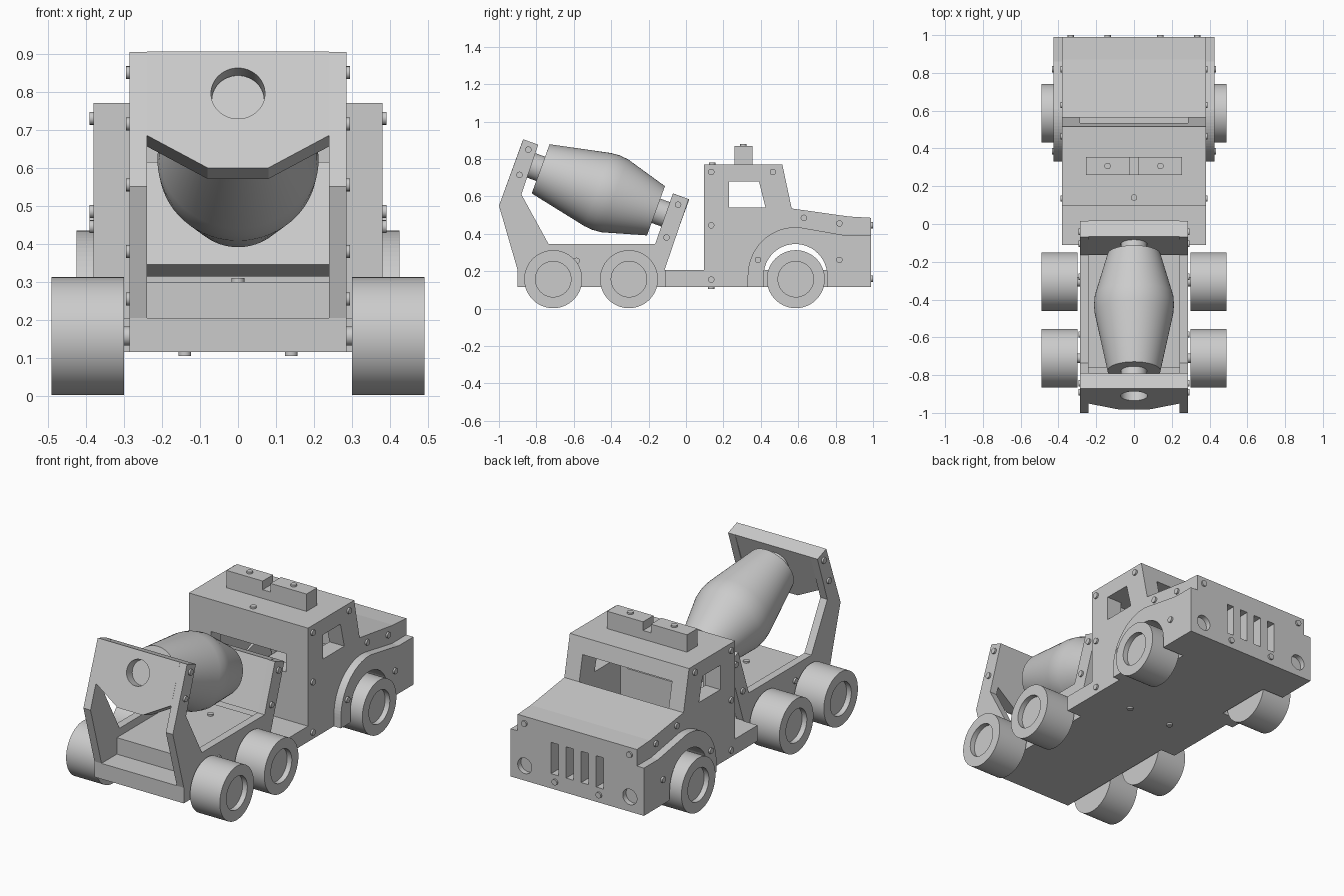
import bpy, bmesh, math
from mathutils import Vector

if "Cube" in bpy.data.objects:
    bpy.data.objects.remove(bpy.data.objects["Cube"])

grey = bpy.data.materials.new("plain grey")
grey.use_nodes = True
grey.diffuse_color = (0.6, 0.6, 0.6, 1)
grey.node_tree.nodes["Principled BSDF"].inputs["Base Color"].default_value = (0.6, 0.6, 0.6, 1)

X, Y, Z = Vector((1, 0, 0)), Vector((0, 1, 0)), Vector((0, 0, 1))
TILT = math.radians(20)
UP = Vector((0, math.sin(TILT), math.cos(TILT)))      # along the tilted supports
AXIS = Vector((0, math.cos(TILT), -math.sin(TILT)))   # drum axis
SIDES = (("left", 1), ("right", -1))


def finish(name, bm):
    bmesh.ops.recalc_face_normals(bm, faces=bm.faces)
    mesh = bpy.data.meshes.new(name)
    bm.to_mesh(mesh)
    bm.free()
    mesh.materials.append(grey)
    ob = bpy.data.objects.new(name, mesh)
    bpy.context.collection.objects.link(ob)
    return ob


def activate(ob):
    bpy.ops.object.select_all(action='DESELECT')
    ob.select_set(True)
    bpy.context.view_layer.objects.active = ob


def prism(name, pts, lo, hi, axes=(Y, Z, X), origin=(0, 0, 0)):
    """Outline in the first two axes, extruded along the third."""
    bm = bmesh.new()
    a, b, c = axes
    verts = [bm.verts.new(Vector(origin) + a * p + b * q + c * lo) for p, q in pts]
    face = bm.faces.new(verts)
    new = bmesh.ops.extrude_face_region(bm, geom=[face])["geom"]
    bmesh.ops.translate(bm, vec=c * (hi - lo),
                        verts=[v for v in new if isinstance(v, bmesh.types.BMVert)])
    return finish(name, bm)


def box(name, x, y, z):
    return prism(name, [(y[0], z[0]), (y[1], z[0]), (y[1], z[1]), (y[0], z[1])], *x)


def lathe(name, profile, origin, axis, seg=48):
    """Profile of (distance along axis, radius) turned about the axis."""
    bm = bmesh.new()
    axis = Vector(axis)
    side = axis.orthogonal().normalized()
    verts = [bm.verts.new(Vector(origin) + axis * t + side * r) for t, r in profile]
    edges = [bm.edges.new(pair) for pair in zip(verts, verts[1:])]
    bmesh.ops.spin(bm, geom=verts + edges, cent=origin, axis=axis,
                   angle=2 * math.pi, steps=seg)
    bmesh.ops.remove_doubles(bm, verts=bm.verts, dist=0.0001)
    ob = finish(name, bm)
    activate(ob)
    bpy.ops.object.shade_smooth_by_angle(angle=math.radians(30))
    return ob


def rod(name, origin, axis, radius, lo, hi, seg=32):
    return lathe(name, [(lo, 0), (lo, radius), (hi, radius), (hi, 0)], origin, axis, seg)


def cut(ob, *cutters):
    for cutter in cutters:
        mod = ob.modifiers.new("cut", 'BOOLEAN')
        mod.operation, mod.solver, mod.object = 'DIFFERENCE', 'EXACT', cutter
        activate(ob)
        bpy.ops.object.modifier_apply(modifier=mod.name)
        bpy.data.objects.remove(cutter)


def arc(cy, cz, ry, rz, start, end, n=24):
    angles = [math.radians(start + (end - start) * i / n) for i in range(n + 1)]
    return [(cy + ry * math.cos(a), cz + rz * math.sin(a)) for a in angles]


# Chassis: narrow at the wheels, wide under the cab
half = [(0.285, -0.9), (0.285, -0.11), (0.38, -0.11), (0.38, 0.415),
        (0.285, 0.415), (0.285, 0.9)]
prism("chassis", half + [(-x, y) for x, y in reversed(half)], 0.115, 0.205, (X, Y, Z))
box("bed_floor", (-0.24, 0.24), (-0.76, -0.13), (0.205, 0.3))

# Cab and bonnet side walls, with wheel arch and window, and raised fenders
arch = arc(0.585, 0.175, 0.17, 0.17, 180, 0)
arch = [(0.415, 0.115)] + arch + [(0.755, 0.115)]
wall = [(0.095, 0.115)] + arch + [(0.99, 0.115), (0.99, 0.485), (0.87, 0.492),
                                 (0.565, 0.535), (0.515, 0.77), (0.095, 0.77)]
fender = [(0.33, 0.115)] + arch + [(0.99, 0.115), (0.99, 0.39), (0.86, 0.39)]
fender += arc(0.585, 0.175, 0.255, 0.26, 85, 180)
window = [(0.23, 0.54), (0.425, 0.54), (0.39, 0.68), (0.23, 0.68)]
for side, s in SIDES:
    panel = prism(side + "_cab_wall", wall, s * 0.285, s * 0.38)
    cut(panel, prism("window_cutter", window, s * 0.2, s * 0.5))
    guard = prism(side + "_fender", fender, s * 0.38, s * 0.425)
    for part in (panel, guard):
        cut(part, rod("lamp_cutter", (s * 0.335, 0.99, 0.2), Y, 0.045, -0.03, 0.05))

# Cab back, roof, bonnet and grille
back = box("cab_back", (-0.285, 0.285), (0.095, 0.19), (0.205, 0.68))
cut(back, box("rear_window_cutter", (-0.24, 0.24), (0, 0.3), (0.48, 0.585)))
prism("cab_roof", [(0.095, 0.68), (0.534, 0.68), (0.515, 0.77), (0.095, 0.77)], -0.285, 0.285)
prism("bonnet", [(0.565, 0.535), (0.87, 0.492), (0.99, 0.485), (0.99, 0.4),
                 (0.87, 0.4), (0.565, 0.44)], -0.285, 0.285)
grille = box("grille", (-0.285, 0.285), (0.9, 0.99), (0.115, 0.4))
cut(grille, *[box("slot_cutter", (x - 0.023, x + 0.023), (0.8, 1.1), (0.2, 0.38))
              for x in (-0.144, -0.048, 0.048, 0.144)])

# Roof light bar with a central notch
bar = [(-0.255, 0.77), (0.255, 0.77), (0.255, 0.87), (0.025, 0.87),
       (0.025, 0.82), (-0.025, 0.82), (-0.025, 0.87), (-0.255, 0.87)]
prism("light_bar", bar, 0.26, 0.355, (X, Z, Y))

# Drum cradle: bent side boards and two tilted end plates
board = [(-0.9, 0.205), (-1.0, 0.55), (-0.87, 0.905), (-0.79, 0.876), (-0.88, 0.61),
         (-0.735, 0.345), (-0.165, 0.345), (-0.07, 0.615), (0.015, 0.585), (-0.115, 0.205)]
for side, s in SIDES:
    prism(side + "_cradle_board", board, s * 0.24, s * 0.285)
drum_start = Vector((0, -0.777, 0.747))
rear = prism("rear_plate", [(-0.24, 0.144), (-0.08, 0.053), (0.08, 0.053), (0.24, 0.144),
                            (0.24, 0.378), (-0.24, 0.378)],
             0, 0.085, (X, UP, AXIS), (0, -1.0, 0.55))
front = prism("forward_plate", [(-0.24, 0), (0.24, 0), (0.24, 0.287), (-0.24, 0.287)],
              0, 0.09, (X, UP, AXIS), (0, -0.165, 0.345))
cut(rear, rod("bore_cutter", drum_start, AXIS, 0.071, -0.3, 0.1, 48))
cut(front, rod("bore_cutter", drum_start, AXIS, 0.071, 0.6, 1.0, 48))

# Mixer drum with end journals
lathe("mixer_drum", [(-0.09, 0), (-0.09, 0.069), (0, 0.069), (0, 0.14), (0.325, 0.208),
                     (0.37, 0.212), (0.42, 0.208), (0.656, 0.14), (0.656, 0.069),
                     (0.755, 0.069), (0.755, 0)], drum_start, AXIS, 64)

# Wheels with recessed hubs, and axles
tyre = [(0.3, 0), (0.3, 0.155), (0.49, 0.155), (0.49, 0.095), (0.46, 0.095), (0.46, 0)]
for label, y in (("rear", -0.71), ("middle", -0.305), ("front", 0.587)):
    rod(label + "_axle", (0, y, 0.157), X, 0.025, -0.31, 0.31)
    for side, s in SIDES:
        lathe(f"{label}_{side}_wheel", tyre, (0, y, 0.157), X * s, 64)


# Screw heads
def screw(at, axis):
    rod("screw", at, axis, 0.017, -0.01, 0.01, 16)


side_screws = {
    0.285: [(-0.843, 0.85), (-0.89, 0.715), (-0.585, 0.255), (-0.28, 0.255),
            (-0.105, 0.38), (-0.042, 0.555)],
    0.38: [(0.135, 0.155), (0.135, 0.445), (0.135, 0.73), (0.465, 0.73),
           (0.63, 0.485), (0.82, 0.455)],
    0.425: [(0.385, 0.26), (0.82, 0.26)],
}
for side, s in SIDES:
    for x, spots in side_screws.items():
        for y, z in spots:
            screw((s * x, y, z), X * s)
    screw((s * 0.335, 0.99, 0.445), Y)
    screw((s * 0.14, 0.99, 0.16), Y)
    screw((s * 0.14, 0.307, 0.87), Z)
    screw((s * 0.14, 0.135, 0.115), -Z)
screw((0, 0.14, 0.77), Z)
for y in (-0.55, -0.25):
    screw((0, y, 0.3), Z)
